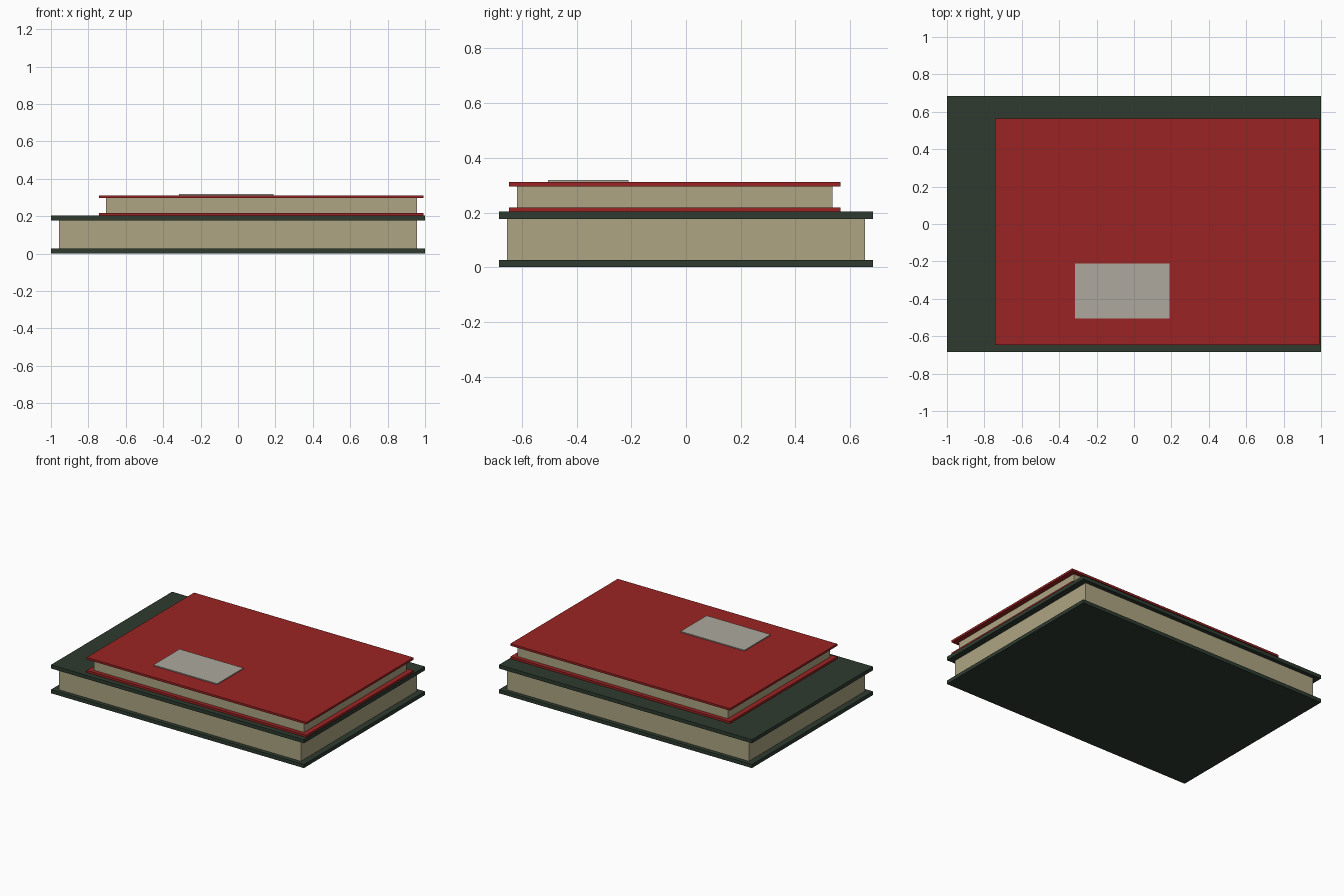
import bpy

if "Cube" in bpy.data.objects:
    bpy.data.objects.remove(bpy.data.objects["Cube"])


def material(name, rgb):
    # sRGB 0-255 to linear
    m = bpy.data.materials.new(name)
    lin = [(c / 255 / 12.92) if c < 10 else ((c / 255 + 0.055) / 1.055) ** 2.4 for c in rgb]
    m.diffuse_color = (*lin, 1)
    m.use_nodes = True
    m.node_tree.nodes["Principled BSDF"].inputs["Base Color"].default_value = m.diffuse_color
    return m


def box(name, x, y, z, mat):
    # box from (min, max) ranges
    bpy.ops.mesh.primitive_cube_add(size=1, location=[(a + b) / 2 for a, b in (x, y, z)])
    ob = bpy.context.object
    ob.name = name
    ob.scale = [b - a for a, b in (x, y, z)]
    bpy.ops.object.transform_apply(location=False, rotation=False, scale=True)
    ob.data.materials.append(mat)
    return ob


def book(name, x, y, z, cover, inset_x, inset_y, mat):
    # two cover boards with a recessed page block between
    box(name + "_bottom_cover", x, y, (z[0], z[0] + cover), mat)
    box(name + "_pages", (x[0] + inset_x, x[1] - inset_x), (y[0] + inset_y, y[1] - inset_y),
        (z[0] + cover, z[1] - cover), paper)
    box(name + "_top_cover", x, y, (z[1] - cover, z[1]), mat)


green = material("dark green cover", (46, 59, 47))
red = material("red cover", (154, 35, 35))
paper = material("aged paper", (174, 165, 131))
grey = material("label grey", (173, 169, 158))

book("large_book", (-1, 1), (-0.684, 0.684), (0, 0.203), 0.026, 0.044, 0.029, green)
book("small_book", (-0.743, 0.993), (-0.647, 0.565), (0.203, 0.311), 0.015, 0.037, 0.029, red)

# label plate on the upper cover
box("cover_label", (-0.315, 0.19), (-0.505, -0.21), (0.311, 0.318), grey)
